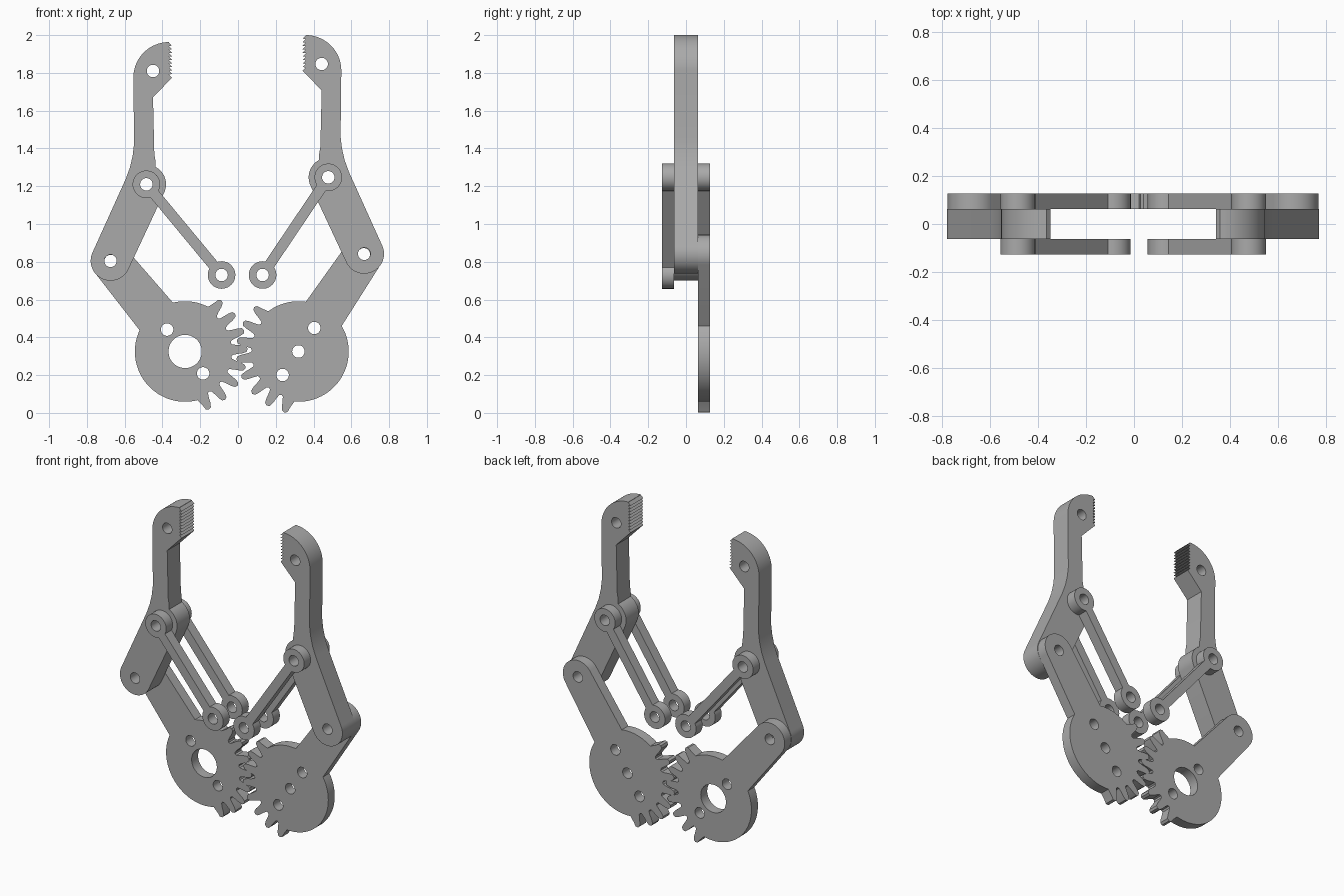
import bpy, bmesh
from math import sin, cos, radians, degrees, asin, atan2, hypot, pi

cube = bpy.data.objects.get("Cube")
if cube:
    bpy.data.objects.remove(cube, do_unlink=True)

# One grey material for everything
grey = bpy.data.materials.new("plain_grey")
grey.use_nodes = True
grey.diffuse_color = (0.4, 0.4, 0.4, 1)
grey.node_tree.nodes["Principled BSDF"].inputs["Base Color"].default_value = (0.4, 0.4, 0.4, 1)

INNER, OUTER = 0.063, 0.1275      # layer limits in depth
HOLE = 0.033


def arc(cx, cz, r, start, end, n=16):
    """Points on an arc, angles in degrees."""
    angles = [radians(start + (end - start) * i / n) for i in range(n + 1)]
    return [(cx + r * cos(a), cz + r * sin(a)) for a in angles]


def circle(cx, cz, r, n=32):
    return arc(cx, cz, r, 0, 360, n)[:-1]


def place(points, origin, angle=0, side=1):
    """Rotate, move, then mirror points to the given side."""
    c, s = cos(angle), sin(angle)
    return [(side * (origin[0] + x * c - z * s), origin[1] + x * s + z * c)
            for x, z in points]


def plate(name, loops, y0, y1):
    """Solid plate from an outline and hole loops, from depth y0 to y1."""
    curve = bpy.data.curves.new(name + "_profile", "CURVE")
    curve.dimensions = "2D"
    curve.fill_mode = "BOTH"
    curve.extrude = (y1 - y0) / 2
    for loop in loops:
        spline = curve.splines.new("POLY")
        spline.points.add(len(loop) - 1)
        for point, (x, z) in zip(spline.points, loop):
            point.co = (x, z, 0, 1)
        spline.use_cyclic_u = True
    helper = bpy.data.objects.new(name + "_profile", curve)
    bpy.context.collection.objects.link(helper)
    graph = bpy.context.evaluated_depsgraph_get()
    mesh = bpy.data.meshes.new_from_object(helper.evaluated_get(graph))
    bpy.data.objects.remove(helper, do_unlink=True)
    bpy.data.curves.remove(curve)

    bm = bmesh.new()
    bm.from_mesh(mesh)
    bmesh.ops.remove_doubles(bm, verts=bm.verts, dist=1e-5)
    for v in bm.verts:
        x, z, d = v.co
        v.co = (x, (y0 + y1) / 2 - d, z)
    bmesh.ops.recalc_face_normals(bm, faces=bm.faces)
    for f in bm.faces:
        f.smooth = True
        f.material_index = 0
    bm.to_mesh(mesh)
    bm.free()
    mesh.set_sharp_from_angle(angle=radians(30))
    mesh.materials.clear()
    mesh.materials.append(grey)
    mesh.name = name
    obj = bpy.data.objects.new(name, mesh)
    bpy.context.collection.objects.link(obj)
    return obj


# Finger profile, measured outward and up from its lower pivot
JOINT = (-0.19, 0.405)


def finger_loops():
    outline = arc(0, 0, 0.105, 24, -153, 24)
    outline += arc(*JOINT, 0.104, 207, 118, 14)
    outline += [(-0.238, 0.53), (-0.232, 0.565), (-0.225, 0.865)]
    teeth, low, high = 10, 0.97, 1.158
    step = (high - low) / teeth
    for i in range(teeth):                     # gripping serration
        outline += [(-0.326, low + i * step), (-0.309, low + (i + 0.9) * step)]
    outline += arc(-0.309, 0.97, 0.188, 90, 0, 20)
    outline += [(-0.125, 0.62), (-0.117, 0.555), (-0.103, 0.495), (-0.08, 0.432)]
    return [outline, circle(0, 0, HOLE), circle(*JOINT, HOLE),
            circle(-0.225, 1.005, HOLE)]


# Gear with arm, the arm pointing along the local x axis
ARM = 0.62
BODY = 0.266
TOOTH = [(-6.4, 0.252), (-5, 0.275), (-4, 0.303), (-2.6, 0.325), (0, 0.332)]
PITCH, COUNT = 17.5, 8


def polar(angle, r):
    return r * cos(radians(angle)), r * sin(radians(angle))


def gear_loops(first, bore):
    flank = TOOTH + [(-a, r) for a, r in reversed(TOOTH[:-1])]
    last = first + PITCH * (COUNT - 1)
    outline = arc(ARM, 0, 0.104, -88, 88, 24)
    outline += arc(0, 0, BODY, 25.5, first - 8, 24)
    for i in range(COUNT):
        tip = first + i * PITCH
        if i:
            outline.append(polar(tip - PITCH / 2, 0.246))
        section = flank
        if i == 0:
            section = flank[2:]
        elif i == COUNT - 1:
            section = flank[:-2]
        outline += [polar(tip + a, r) for a, r in section]
    outline += arc(0, 0, BODY, last + 8, 334.5, 40)
    return [outline, circle(0, 0, bore, 40), circle(ARM, 0, HOLE),
            circle(0.15, 0, HOLE), circle(-0.15, 0, HOLE)]


# Straight link with an eye at each end
def link_loops(a, b):
    length = hypot(b[0] - a[0], b[1] - a[1])
    angle = atan2(b[1] - a[1], b[0] - a[0])
    eye = 0.073
    gap = degrees(asin(0.028 / eye))
    outline = arc(0, 0, eye, gap, 360 - gap, 32)
    outline += arc(length, 0, eye, gap - 180, 180 - gap, 32)
    loops = [outline, circle(0, 0, HOLE), circle(length, 0, HOLE)]
    return [place(loop, a, angle) for loop in loops]


# Each side: name, mirror sign, finger pivot, gear centre, inner link end,
# angle of the first gear tooth, gear bore radius
sides = [
    ("right", -1, (0.675, 0.805), (0.28, 0.325), (0.087, 0.73), 74.7, 0.088),
    ("left", 1, (0.668, 0.842), (0.32, 0.325), (0.13, 0.73), 78.7, HOLE),
]
for name, side, pivot, hub, eye, first, bore in sides:
    finger = [place(loop, pivot, 0, side) for loop in finger_loops()]
    plate(name + "_finger", finger, -INNER, INNER)

    tilt = atan2(pivot[1] - hub[1], pivot[0] - hub[0])
    gear = [place(loop, hub, tilt, side) for loop in gear_loops(first, bore)]
    plate(name + "_gear_arm", gear, INNER, OUTER)

    joint = (pivot[0] + JOINT[0], pivot[1] + JOINT[1])
    link = [place(loop, (0, 0), 0, side) for loop in link_loops(eye, joint)]
    plate(name + "_front_link", link, -OUTER, -INNER)
    plate(name + "_back_link", link, INNER, OUTER)
